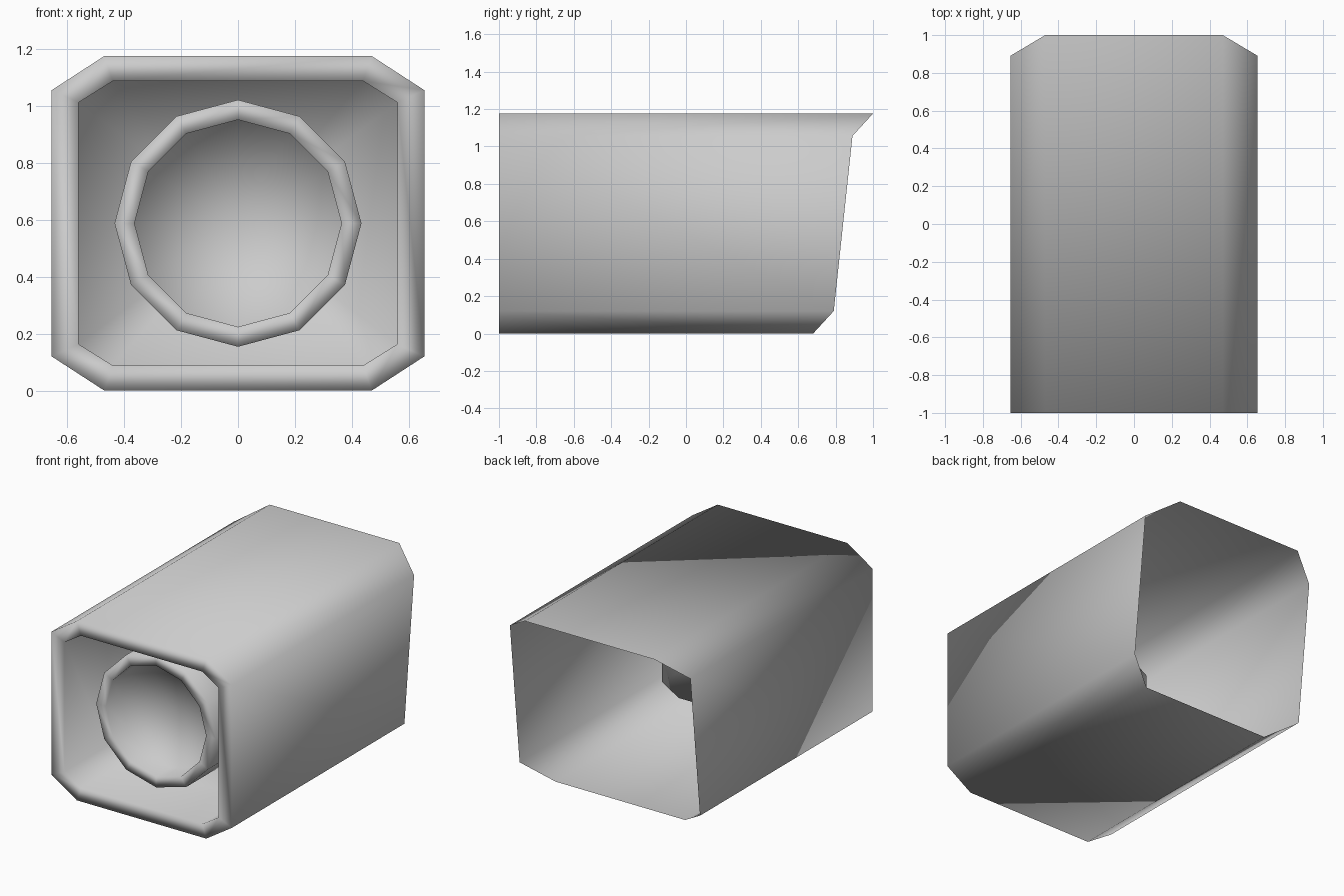
import bpy
import math

cube = bpy.data.objects.get("Cube")
if cube:
    bpy.data.objects.remove(cube, do_unlink=True)

MID_Z = 0.588

grey = bpy.data.materials.new("light_grey")
grey.use_nodes = True
colour = (0.6, 0.6, 0.6, 1)
grey.diffuse_color = colour
grey.node_tree.nodes["Principled BSDF"].inputs["Base Color"].default_value = colour


def octagon(half_w, half_h, cut_x, cut_z, y_of):
    """Chamfered rectangle, counter-clockwise from the front."""
    w, h = half_w, half_h
    pts = [(-w + cut_x, -h), (w - cut_x, -h), (w, -h + cut_z), (w, h - cut_z),
           (w - cut_x, h), (-w + cut_x, h), (-w, h - cut_z), (-w, -h + cut_z)]
    return [(x, y_of(z), MID_Z + z) for x, z in pts]


def circle(radius, y, sides=12):
    angles = [math.tau * i / sides for i in range(sides)]
    return [(radius * math.cos(a), y, MID_Z + radius * math.sin(a)) for a in angles]


def skin(name, loops, centre_y):
    """Bridge the loops in order and close the last one with a fan."""
    n = len(loops[0])
    verts = [p for loop in loops for p in loop] + [(0, centre_y, MID_Z)]
    faces = []
    for k in range(len(loops) - 1):
        for i in range(n):
            j = (i + 1) % n
            faces.append((k * n + i, k * n + j, (k + 1) * n + j, (k + 1) * n + i))
    last = (len(loops) - 1) * n
    faces += [(last + i, last + (i + 1) % n, len(verts) - 1) for i in range(n)]
    mesh = bpy.data.meshes.new(name)
    mesh.from_pydata(verts, [], faces)
    mesh.materials.append(grey)
    mesh.shade_smooth()
    obj = bpy.data.objects.new(name, mesh)
    bpy.context.collection.objects.link(obj)
    return obj


def slanted_back(z):
    """Open rear edge leans back, with steeper chamfered corners."""
    lean = 0.84 + 0.107 * max(-0.468, min(0.468, z))
    if abs(z) > 0.5:
        lean += math.copysign(0.11, z)
    return lean


# Housing: open-backed shell, flat front rim and recessed panel
outer = (0.655, 0.588, 0.185, 0.12)
inner = (0.56, 0.5, 0.12, 0.075)
skin("housing", [
    octagon(*outer, slanted_back),
    octagon(*outer, lambda z: -1),
    octagon(*inner, lambda z: -1),
    octagon(*inner, lambda z: -0.55),
], -0.55)

# Lamp: twelve-sided ring around a shallow dish
skin("lamp_ring", [
    circle(0.434, -0.55),
    circle(0.434, -0.85),
    circle(0.364, -0.85),
    circle(0.364, -0.7),
], -0.67)
